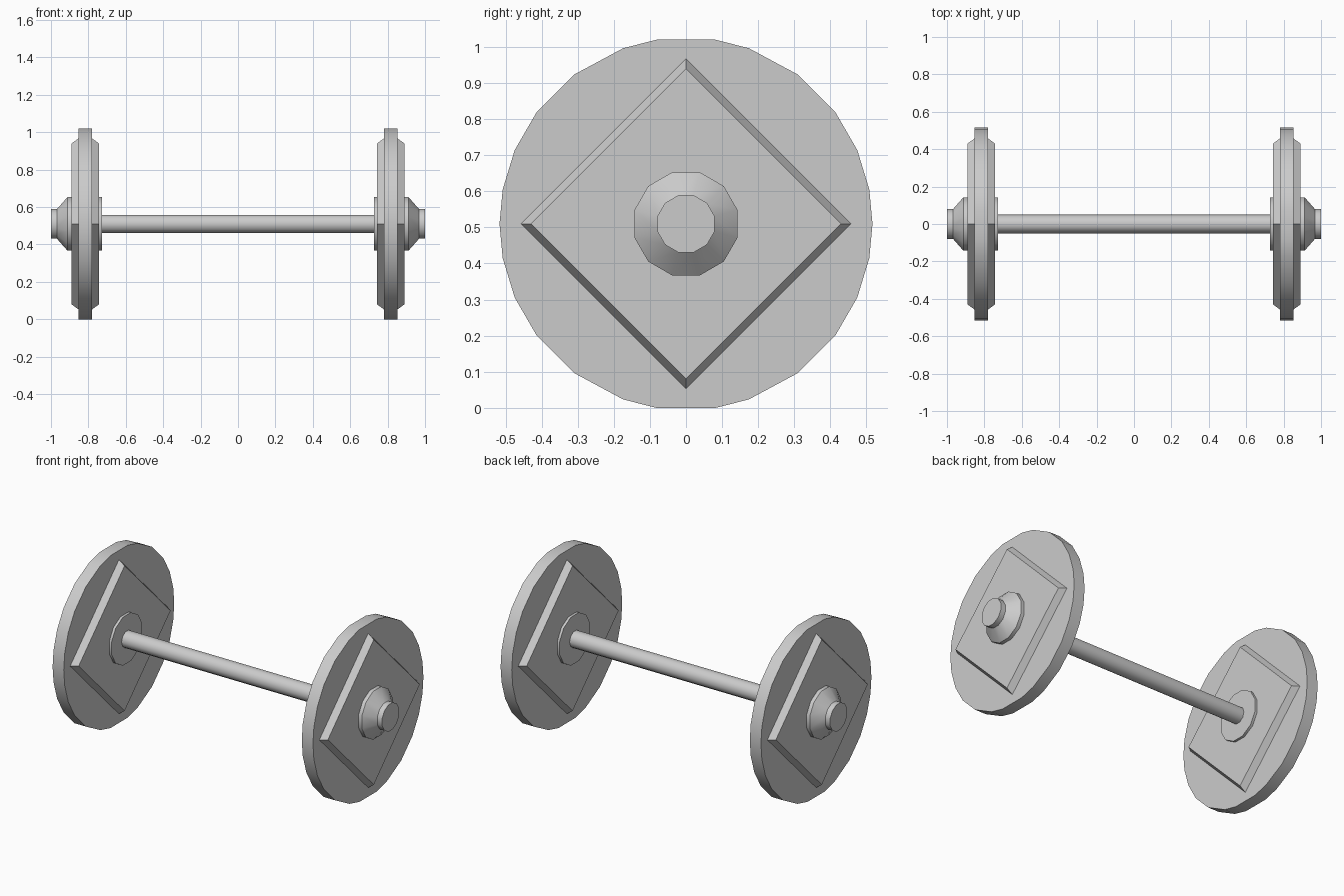
import bpy
import bmesh
from math import cos, sin, pi, radians

if "Cube" in bpy.data.objects:
    bpy.data.objects.remove(bpy.data.objects["Cube"], do_unlink=True)

AXIS_Z = 0.51

steel = bpy.data.materials.new("light_grey_steel")
steel.use_nodes = True
colour = (0.6, 0.6, 0.6, 1)
steel.diffuse_color = colour
steel.node_tree.nodes["Principled BSDF"].inputs["Base Color"].default_value = colour


def ring(angles):
    return [(cos(a), sin(a)) for a in angles]


def regular(sides, offset=0.0):
    return ring([offset + 2 * pi * i / sides for i in range(sides)])


def loft(name, outline, stations, smooth=True):
    """Sweep a unit (y, z) outline along x through (x, radius) stations."""
    bm = bmesh.new()
    loops = [[bm.verts.new((x, y * r, AXIS_Z + z * r)) for y, z in outline]
             for x, r in stations]
    n = len(outline)
    for a, b in zip(loops, loops[1:]):
        for i in range(n):
            j = (i + 1) % n
            bm.faces.new((a[i], a[j], b[j], b[i]))
    bm.faces.new(loops[0])
    bm.faces.new(loops[-1])
    bmesh.ops.recalc_face_normals(bm, faces=bm.faces)
    mesh = bpy.data.meshes.new(name)
    bm.to_mesh(mesh)
    bm.free()
    mesh.materials.append(steel)
    obj = bpy.data.objects.new(name, mesh)
    bpy.context.collection.objects.link(obj)
    if smooth:
        bpy.ops.object.select_all(action="DESELECT")
        obj.select_set(True)
        bpy.context.view_layer.objects.active = obj
        bpy.ops.object.shade_smooth_by_angle(angle=radians(40))
    return obj


# Outlines: unevenly faceted disc (one quadrant mirrored), diamond, hub
quarter = [radians(a) for a in (10.6, 23.3, 36.8, 53.2, 70.3, 81)]
half = [0] + quarter + [pi - a for a in reversed(quarter)]
disc_outline = ring(half + [a + pi for a in half])
diamond = regular(4)
twelve = regular(12, pi / 12)

# Axle
loft("axle", regular(10), [(-0.74, 0.05), (0.74, 0.05)])

for side, s in (("left", 1), ("right", -1)):
    # Wheel disc
    loft(side + "_wheel_disc", disc_outline, [(s * 0.78, 0.517), (s * 0.853, 0.517)])
    # Bevelled diamond plates on both faces of the disc
    loft(side + "_outer_plate", diamond,
         [(s * 0.853, 0.457), (s * 0.89, 0.43)], False)
    loft(side + "_inner_plate", diamond,
         [(s * 0.78, 0.457), (s * 0.743, 0.43)], False)
    # Tapered hub cap and inner collar
    loft(side + "_hub_cap", twelve,
         [(s * 0.89, 0.148), (s * 0.912, 0.148), (s * 0.968, 0.082), (s * 1.0, 0.082)])
    loft(side + "_collar", twelve, [(s * 0.743, 0.148), (s * 0.728, 0.148)])
